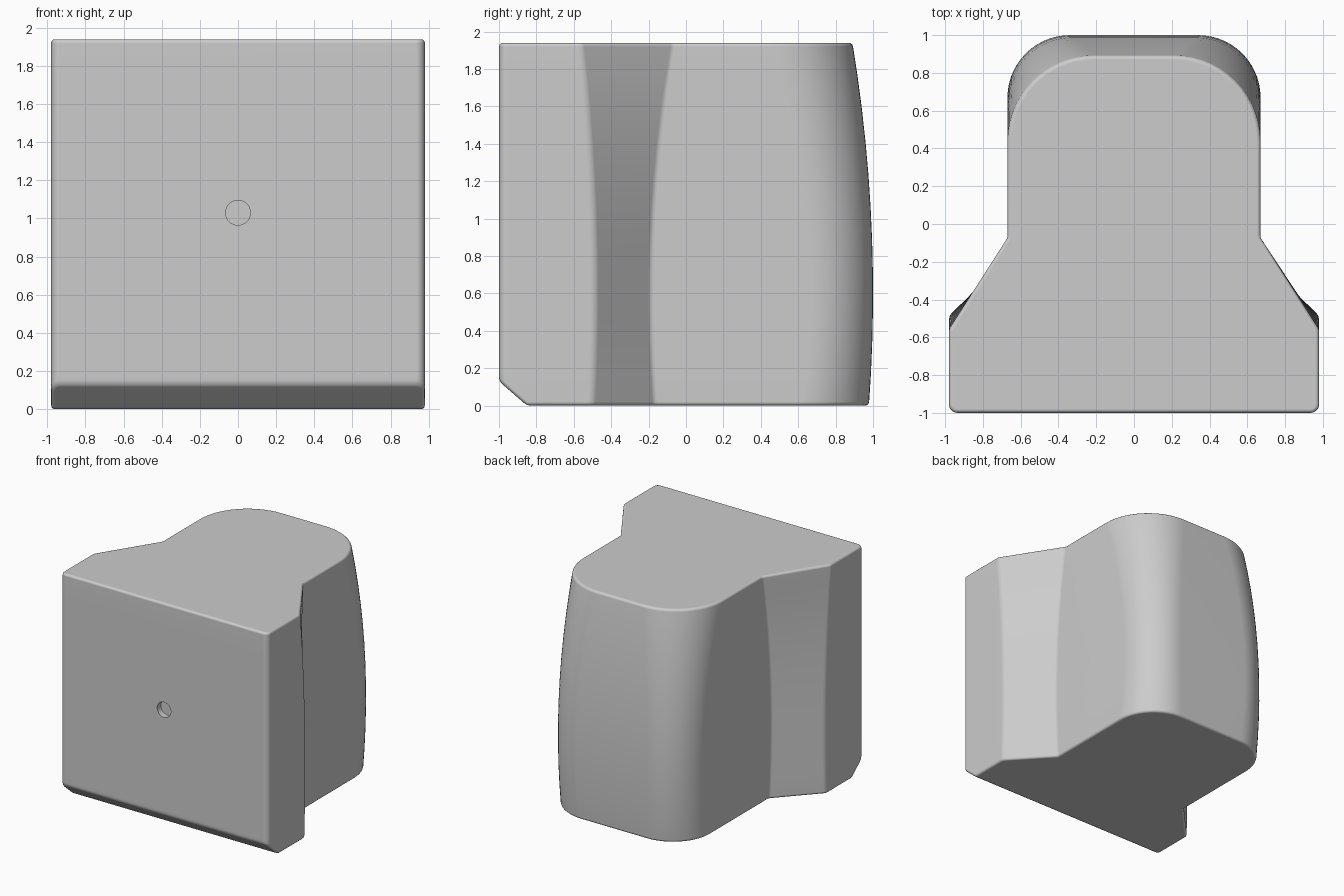
import bpy, bmesh, math
from mathutils import Vector

HEIGHT = 1.94
LEVELS = 11

if "Cube" in bpy.data.objects:
    bpy.data.objects.remove(bpy.data.objects["Cube"])

grey = bpy.data.materials.new("light_grey")
grey.use_nodes = True
grey.diffuse_color = (0.604, 0.604, 0.604, 1)
grey.node_tree.nodes["Principled BSDF"].inputs["Base Color"].default_value = (0.604, 0.604, 0.604, 1)


def fillet(prev, corner, nxt, radius, steps):
    """Points of an arc that rounds one corner of an outline."""
    a, b = (prev - corner).normalized(), (nxt - corner).normalized()
    half = a.angle(b) / 2
    centre = corner + (a + b).normalized() * radius / math.sin(half)
    start = (corner + a * radius / math.tan(half) - centre).normalized()
    end = (corner + b * radius / math.tan(half) - centre).normalized()
    return [centre + start.slerp(end, i / steps) * radius for i in range(steps + 1)]


def outline(z):
    """T-shaped section, whose rear and shoulders bow with height."""
    bow = ((z - 0.6) / (HEIGHT - 0.6)) ** 2
    half = [(0.98, -1, 0.045, 5),
            (0.98, -0.485 - 0.075 * bow, 0.06, 4),
            (0.67, -0.19 + 0.12 * bow, 0.04, 4),
            (0.67, 1 - 0.11 * bow, 0.33 + 0.13 * bow, 14)]
    corners = half + [(-x, y, r, n) for x, y, r, n in reversed(half)]
    pts = [Vector(c[:2]) for c in corners]
    ring = []
    for i, (x, y, r, n) in enumerate(corners):
        ring += fillet(pts[i - 1], pts[i], pts[(i + 1) % len(pts)], r, n)
    return ring


# Body: sections lofted from bottom to top
bm = bmesh.new()
rings = []
for k in range(LEVELS + 1):
    z = HEIGHT * k / LEVELS
    rings.append([bm.verts.new((p.x, p.y, z)) for p in outline(z)])
for low, high in zip(rings, rings[1:]):
    for i in range(len(low)):
        j = (i + 1) % len(low)
        bm.faces.new((low[i], low[j], high[j], high[i]))
bm.faces.new(rings[0][::-1])
bm.faces.new(rings[-1])

# Chamfer along the lower front edge
bmesh.ops.bisect_plane(bm, geom=bm.verts[:] + bm.edges[:] + bm.faces[:],
                       plane_co=(0, -1, 0.13), plane_no=(0, -0.13, -0.15), clear_outer=True)
bmesh.ops.holes_fill(bm, edges=[e for e in bm.edges if e.is_boundary], sides=0)
bmesh.ops.recalc_face_normals(bm, faces=bm.faces[:])
mesh = bpy.data.meshes.new("body")
bm.to_mesh(mesh)
bm.free()
mesh.materials.append(grey)
body = bpy.data.objects.new("body", mesh)
bpy.context.collection.objects.link(body)

# Cutter for the shallow round hole in the front
bpy.ops.mesh.primitive_cylinder_add(vertices=32, radius=0.065, depth=0.1,
                                    location=(0, -1, 1.03), rotation=(math.pi / 2, 0, 0))
cutter = bpy.context.object
cutter.name = "hole_cutter"
cutter.data.materials.append(grey)
cutter.hide_render = True

# Soft rims, then the hole
bpy.ops.object.select_all(action='DESELECT')
body.select_set(True)
bpy.context.view_layer.objects.active = body
bevel = body.modifiers.new("soft_edges", 'BEVEL')
bevel.width = 0.02
bevel.segments = 3
bevel.limit_method = 'ANGLE'
bevel.angle_limit = math.radians(32)
bevel.use_clamp_overlap = False
cut = body.modifiers.new("front_hole", 'BOOLEAN')
cut.object = cutter
cut.operation = 'DIFFERENCE'
cut.solver = 'EXACT'
for name in ("soft_edges", "front_hole"):
    bpy.ops.object.modifier_apply(modifier=name)
bpy.data.objects.remove(cutter)

# Smooth shading with flat caps
bpy.ops.object.shade_smooth_by_angle(angle=math.radians(40))
weighted = body.modifiers.new("flat_caps", 'WEIGHTED_NORMAL')
weighted.keep_sharp = True
